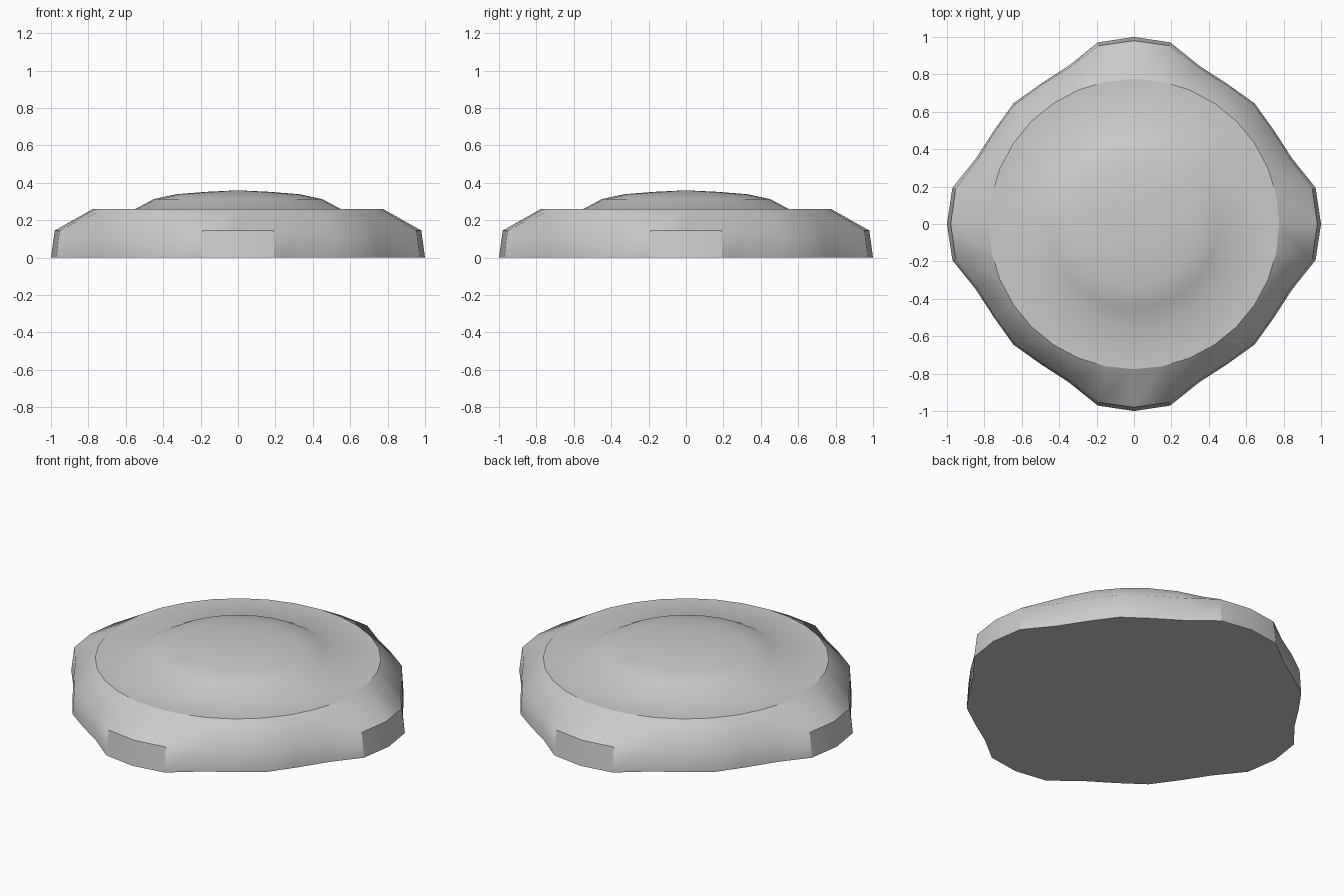
import bpy, bmesh
from math import pi, sin, cos

if "Cube" in bpy.data.objects:
    bpy.data.objects.remove(bpy.data.objects["Cube"])

N = 32
# radius of the outline over one eighth turn, lobe centre to recess centre
FOOT = [1.0, 0.99, 0.915, 0.90, 0.912]
SHOULDER = [0.98, 0.972, 0.905, 0.893, 0.903]


def eighth(i):
    k = i % 8
    return min(k, 8 - k)


def add_ring(bm, z, radius):
    return [bm.verts.new((radius(i) * cos(2 * pi * i / N),
                          radius(i) * sin(2 * pi * i / N), z)) for i in range(N)]


def bridge(bm, a, b):
    for i in range(N):
        j = (i + 1) % N
        bm.faces.new((a[i], a[j], b[j], b[i]))


def sharpen(bm, a, b):
    bm.edges.get((a, b)).smooth = False


bm = bmesh.new()

# lobed side wall and flat rim
foot = add_ring(bm, 0.0, lambda i: FOOT[eighth(i)])
shoulder = add_ring(bm, 0.145, lambda i: SHOULDER[eighth(i)])
rings = [foot, shoulder, add_ring(bm, 0.26, lambda i: 0.776)]

# low dome on top
for r, z in [(0.55, 0.26), (0.45, 0.313), (0.33, 0.339), (0.17, 0.352)]:
    rings.append(add_ring(bm, z, lambda i, r=r: r))
for a, b in zip(rings, rings[1:]):
    bridge(bm, a, b)
tip = bm.verts.new((0, 0, 0.36))
for i in range(N):
    bm.faces.new((rings[-1][i], rings[-1][(i + 1) % N], tip))

# flat underside
bm.faces.new(list(reversed(foot)))

# smooth shading with crisp rim, foot and lobe edges
for f in bm.faces:
    f.smooth = True
for i in range(N):
    j = (i + 1) % N
    sharpen(bm, foot[i], foot[j])
    sharpen(bm, rings[2][i], rings[2][j])
    if eighth(i) < 2 and eighth(j) < 2:
        sharpen(bm, shoulder[i], shoulder[j])
    if eighth(i) == 1:
        sharpen(bm, foot[i], shoulder[i])

mesh = bpy.data.meshes.new("lobed_domed_cap")
bm.to_mesh(mesh)
bm.free()
obj = bpy.data.objects.new("lobed_domed_cap", mesh)
bpy.context.collection.objects.link(obj)
